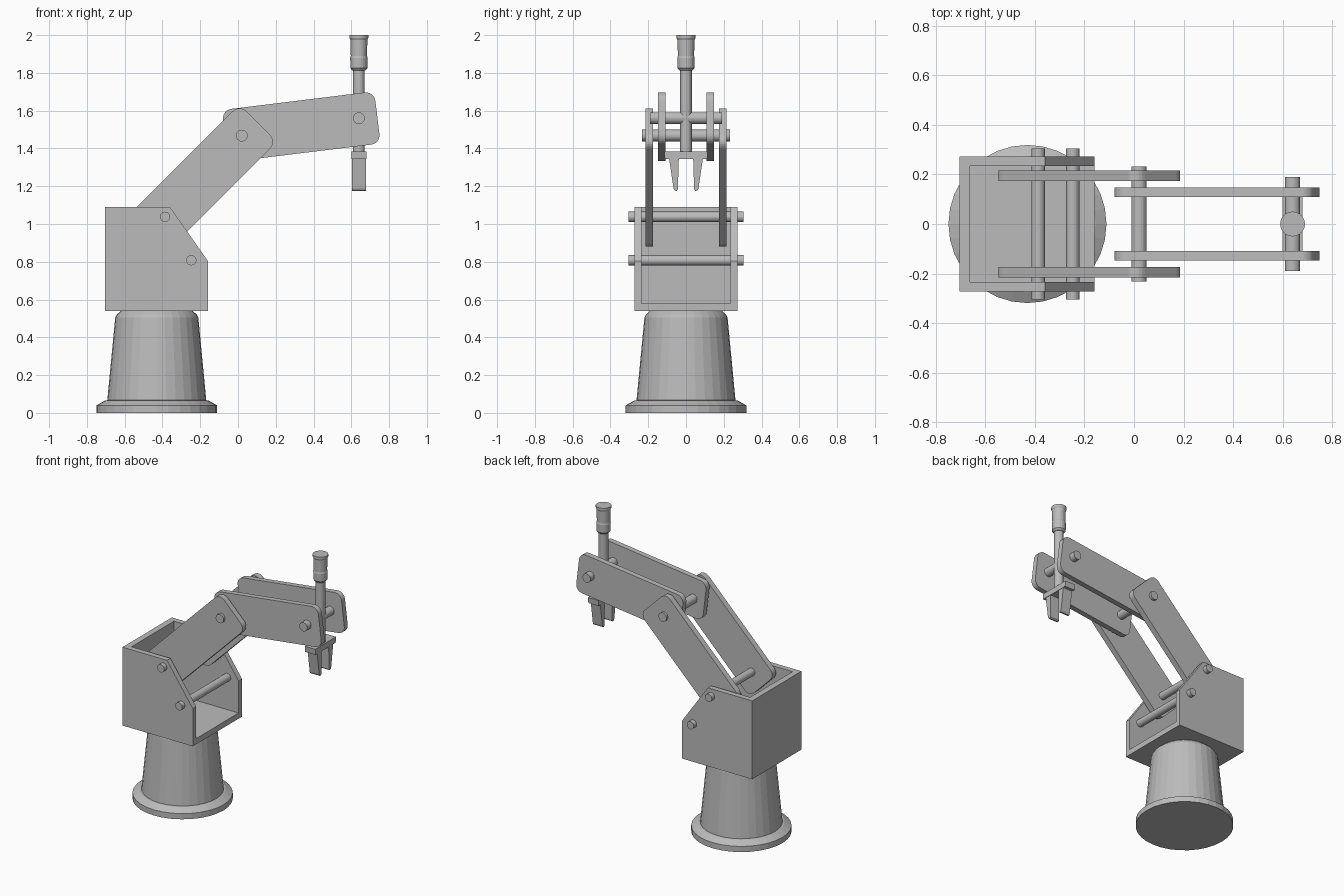
import bpy, bmesh, math
from mathutils import Vector

if "Cube" in bpy.data.objects:
    bpy.data.objects.remove(bpy.data.objects["Cube"])

grey = bpy.data.materials.new("grey_metal")
grey.diffuse_color = (0.5, 0.5, 0.5, 1)
grey.use_nodes = True
grey.node_tree.nodes["Principled BSDF"].inputs["Base Color"].default_value = grey.diffuse_color


def finish(name, bm):
    bmesh.ops.recalc_face_normals(bm, faces=bm.faces)
    me = bpy.data.meshes.new(name)
    bm.to_mesh(me)
    bm.free()
    me.materials.append(grey)
    ob = bpy.data.objects.new(name, me)
    bpy.context.collection.objects.link(ob)
    return ob


def extrude(name, pts, a, b, axis="Y"):
    """Extrude a 2D outline (xz for axis Y, yz for axis X) from a to b."""
    bm = bmesh.new()
    place = (lambda p, d: (p[0], d, p[1])) if axis == "Y" else (lambda p, d: (d, p[0], p[1]))
    face = bm.faces.new([bm.verts.new(place(p, a)) for p in pts])
    res = bmesh.ops.extrude_face_region(bm, geom=[face])
    shift = Vector((0, b - a, 0)) if axis == "Y" else Vector((b - a, 0, 0))
    bmesh.ops.translate(bm, vec=shift, verts=[v for v in res["geom"] if isinstance(v, bmesh.types.BMVert)])
    return finish(name, bm)


def lathe(name, profile, x, n):
    """Solid of revolution about a vertical axis at x; profile is (radius, z)."""
    bm = bmesh.new()
    rings = [[bm.verts.new((x + r * math.cos(math.tau * i / n), r * math.sin(math.tau * i / n), z))
              for i in range(n)] for r, z in profile]
    for lo, hi in zip(rings, rings[1:]):
        for i in range(n):
            j = (i + 1) % n
            bm.faces.new((lo[i], lo[j], hi[j], hi[i]))
    bm.faces.new(rings[0])
    bm.faces.new(rings[-1])
    return finish(name, bm)


def rounded_bar(cx, cz, length, width, r, degrees, steps=6):
    """Outline of a rotated rectangle with rounded corners."""
    a = math.radians(degrees)
    pts = []
    for k, (sx, sz) in enumerate(((1, 1), (-1, 1), (-1, -1), (1, -1))):
        for s in range(steps + 1):
            t = math.pi / 2 * (k + s / steps)
            u = sx * (length / 2 - r) + r * math.cos(t)
            v = sz * (width / 2 - r) + r * math.sin(t)
            pts.append((cx + u * math.cos(a) - v * math.sin(a), cz + u * math.sin(a) + v * math.cos(a)))
    return pts


def pin(name, x, z, r, half):
    extrude(name, [(x + r * math.cos(math.tau * i / 24), z + r * math.sin(math.tau * i / 24))
                   for i in range(24)], -half, half)


# Flared pedestal
lathe("pedestal", [(0.319, 0), (0.319, 0.04), (0.275, 0.065), (0.262, 0.067),
                   (0.22, 0.505), (0.212, 0.52), (0.19, 0.54)], -0.43, 32)

# Open housing: L-shaped floor and back, plus two side plates
extrude("housing_floor_and_back", [(-0.705, 0.54), (-0.16, 0.54), (-0.16, 0.58), (-0.662, 0.58),
                                   (-0.662, 1.09), (-0.705, 1.09)], -0.235, 0.235)
side = [(-0.705, 0.54), (-0.16, 0.54), (-0.16, 0.805), (-0.36, 1.09), (-0.705, 1.09)]

# Mirrored side plates and arm plates
lower = rounded_bar(-0.181, 1.246, 0.815, 0.28, 0.05, 45)
upper = rounded_bar(0.335, 1.515, 0.812, 0.278, 0.05, 7)
finger = [(0.038, 1.35), (0.09, 1.35), (0.066, 1.188), (0.06, 1.177), (0.05, 1.175), (0.043, 1.182)]
for s, tag in ((-1, "front"), (1, "rear")):
    extrude("housing_side_" + tag, side, s * 0.235, s * 0.273)
    extrude("lower_arm_" + tag, lower, s * 0.174, s * 0.215)
    extrude("upper_arm_" + tag, upper, s * 0.109, s * 0.147)
    extrude("gripper_finger_" + tag, [(s * y, z) for y, z in finger], 0.603, 0.677, "X")

# Joint pins
pin("shoulder_pin", -0.387, 1.038, 0.027, 0.305)
pin("housing_pin", -0.247, 0.808, 0.027, 0.305)
pin("elbow_pin", 0.02, 1.468, 0.031, 0.232)
pin("wrist_pin", 0.64, 1.56, 0.031, 0.19)

# Vertical tool rod with knob and gripper crossbar
lathe("tool_rod", [(0.031, 1.37), (0.031, 1.83)], 0.64, 24)
lathe("tool_knob", [(0.034, 1.812), (0.045, 1.825), (0.046, 1.88), (0.043, 1.89), (0.045, 1.975),
                    (0.05, 1.985), (0.05, 2.0)], 0.64, 24)
extrude("gripper_crossbar", [(-0.115, 1.385), (-0.112, 1.345), (0.112, 1.345), (0.115, 1.385)],
        0.6, 0.68, "X")
